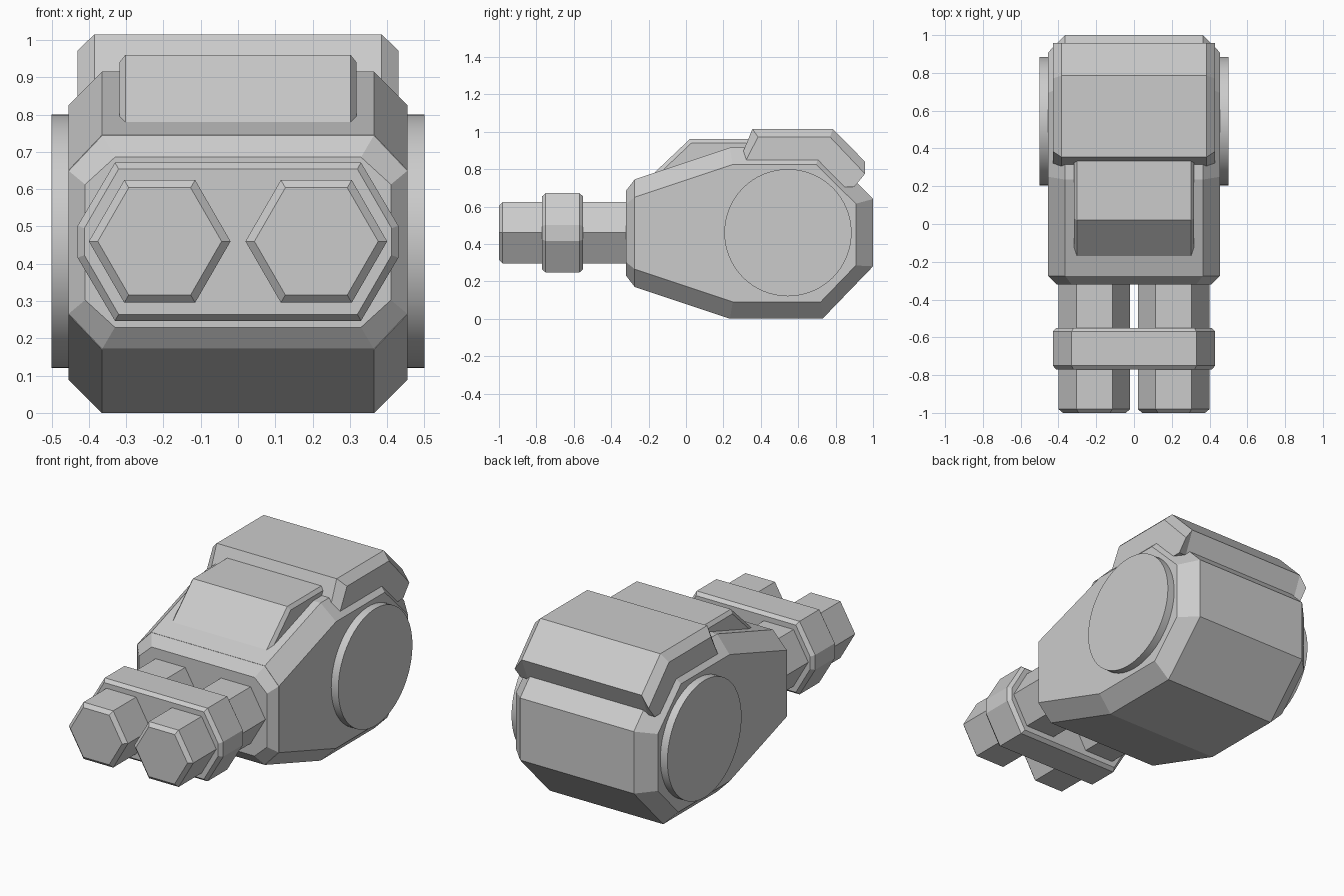
import bpy, bmesh
from math import sin, cos, pi

if "Cube" in bpy.data.objects:
    bpy.data.objects.remove(bpy.data.objects["Cube"])


def loft(name, rings):
    """Skin a list of equal-length point rings and cap both ends."""
    bm = bmesh.new()
    vs = [[bm.verts.new(p) for p in ring] for ring in rings]
    n = len(vs[0])
    for a, b in zip(vs, vs[1:]):
        for i in range(n):
            j = (i + 1) % n
            bm.faces.new((a[i], a[j], b[j], b[i]))
    bm.faces.new(vs[0])
    bm.faces.new(vs[-1])
    bmesh.ops.recalc_face_normals(bm, faces=bm.faces)
    me = bpy.data.meshes.new(name)
    bm.to_mesh(me)
    bm.free()
    ob = bpy.data.objects.new(name, me)
    bpy.context.collection.objects.link(ob)
    return ob


def slab(name, side, side_x, middle, middle_x):
    """Side profile (y, z) extruded across x with chamfered flanks."""
    layers = [(-side_x, side), (-middle_x, middle), (middle_x, middle), (side_x, side)]
    return loft(name, [[(x, y, z) for y, z in prof] for x, prof in layers])


def along_y(name, layers):
    """Front sections (x, z) stacked along y."""
    return loft(name, [[(x, y, z) for x, z in prof] for y, prof in layers])


def octagon(x1, x2, z1, z2, zc=0.4575):
    """Eight-sided section: half widths x1 < x2, half heights z1 < z2."""
    return [(sx * x, zc + sz * z) for sx, sz, x, z in (
        (-1, -1, x1, z2), (1, -1, x1, z2), (1, -1, x2, z1), (1, 1, x2, z1),
        (1, 1, x1, z2), (-1, 1, x1, z2), (-1, 1, x2, z1), (-1, -1, x2, z1))]


def hexagon(cx, r, cz=0.46):
    return [(cx + r * cos(i * pi / 3), cz + r * sin(i * pi / 3)) for i in range(6)]


# Main housing
slab("housing",
     [(-.275, .265), (.25, .09), (.72, .09), (.908, .285),
      (.908, .615), (.695, .825), (.25, .825), (-.275, .65)], .455,
     [(-.275, .17), (.235, 0), (.73, 0), (1, .28),
      (1, .64), (.73, .915), (.235, .915), (-.275, .745)], .365)

# Chamfered front face of the housing
along_y("housing_front", [(-.32, octagon(.33, .41, .155, .228)),
                          (-.274, octagon(.365, .455, .1925, .2875))])

# Bent armour plate over the rear
slab("rear_top_plate",
     [(.32, .845), (.385, .972), (.77, .972), (.957, .775),
      (.90, .705), (.845, .705), (.695, .845)], .43,
     [(.30, .88), (.355, 1.015), (.785, 1.015), (.957, .84),
      (.90, .705), (.845, .705), (.695, .845)], .385)

# Sloped hump in front of the plate
slab("top_hump",
     [(-.16, .76), (.03, .94), (.42, .94), (.42, .7), (-.1, .7)], .318,
     [(-.18, .77), (.02, .96), (.43, .96), (.43, .7), (-.1, .7)], .302)

# Round side cap running through the housing
bpy.ops.mesh.primitive_cylinder_add(vertices=64, radius=.34, depth=1,
                                    location=(0, .545, .46), rotation=(0, pi / 2, 0))
bpy.context.object.name = "side_caps"
bpy.ops.object.shade_smooth_by_angle()

# Pair of hexagonal barrels
for side, cx in (("left", -.21), ("right", .21)):
    along_y(side + "_barrel", [(-1, hexagon(cx, .166)), (-.98, hexagon(cx, .19)),
                               (-.3, hexagon(cx, .19))])

# Clamp joining the barrels
inner, outer = octagon(.32, .412, .036, .195, .459), octagon(.33, .43, .043, .212, .459)
along_y("barrel_clamp", [(-.77, inner), (-.75, outer), (-.57, outer), (-.55, inner)])
